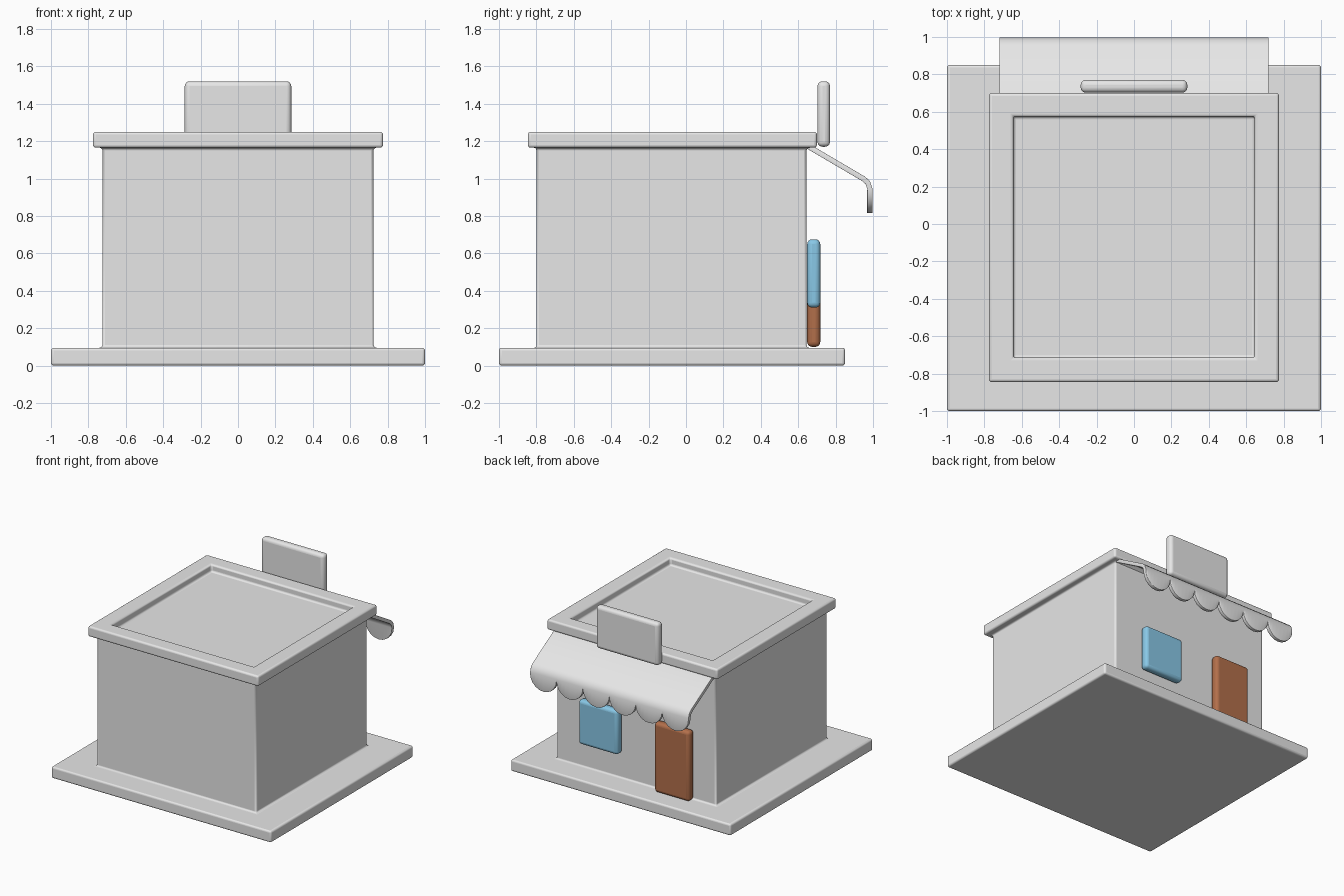
import bpy, bmesh
from math import radians, sin, cos, pi

cube = bpy.data.objects.get("Cube")
if cube:
    bpy.data.objects.remove(cube, do_unlink=True)


def material(name, rgb):
    m = bpy.data.materials.new(name)
    m.use_nodes = True
    m.diffuse_color = (*rgb, 1)
    m.node_tree.nodes["Principled BSDF"].inputs["Base Color"].default_value = (*rgb, 1)
    return m


GREY = material("light grey", (0.8, 0.8, 0.8))
BLUE = material("window blue", (0.25, 0.58, 0.8))
BROWN = material("door brown", (0.45, 0.16, 0.07))


def finish(bm, name, mat, bevel, segments=4, thickness=0):
    """Turn a bmesh into a smooth object with rounded edges."""
    bmesh.ops.recalc_face_normals(bm, faces=bm.faces)
    mesh = bpy.data.meshes.new(name)
    bm.to_mesh(mesh)
    bm.free()
    mesh.materials.append(mat)
    obj = bpy.data.objects.new(name, mesh)
    bpy.context.collection.objects.link(obj)
    if thickness:
        solid = obj.modifiers.new("Thickness", "SOLIDIFY")
        solid.thickness, solid.offset = thickness, 0
    mod = obj.modifiers.new("Rounding", "BEVEL")
    mod.width, mod.segments = bevel, segments
    mod.limit_method, mod.angle_limit = "ANGLE", radians(50)
    bpy.context.view_layer.objects.active = obj
    bpy.ops.object.select_all(action="DESELECT")
    obj.select_set(True)
    bpy.ops.object.shade_smooth_by_angle(angle=radians(40))
    return obj


def loft(name, rings, mat, bevel):
    """Stack rectangles (x0, x1, y0, y1, z) into one closed body."""
    bm = bmesh.new()
    loops = [[bm.verts.new(p) for p in ((x0, y0, z), (x1, y0, z), (x1, y1, z), (x0, y1, z))]
             for x0, x1, y0, y1, z in rings]
    for a, b in zip(loops, loops[1:]):
        for i in range(4):
            j = (i + 1) % 4
            bm.faces.new((a[i], a[j], b[j], b[i]))
    bm.faces.new(loops[0][::-1])
    bm.faces.new(loops[-1])
    return finish(bm, name, mat, bevel)


# Shop body: ground slab, walls, overhanging roof rim and sunken roof
slab = (-1, 1, -1, 0.85)
wall = (-0.725, 0.725, -0.8, 0.645)
rim = (-0.775, 0.775, -0.845, 0.7)
well = (-0.645, 0.645, -0.715, 0.575)
loft("shop_body", [(*slab, 0), (*slab, 0.095), (*wall, 0.095), (*wall, 1.165),
                   (*rim, 1.165), (*rim, 1.25), (*well, 1.25), (*well, 1.19)], GREY, 0.015)


# Rounded panels: door, window and sign board
def panel(name, x0, x1, y0, y1, z0, z1, mat):
    loft(name, [(x0, x1, y0, y1, z0), (x0, x1, y0, y1, z1)], mat, 0.026)


panel("door", -0.53, -0.21, 0.648, 0.718, 0.1, 0.675, BROWN)
panel("window", 0.12, 0.48, 0.648, 0.718, 0.31, 0.675, BLUE)
panel("sign_board", -0.285, 0.285, 0.703, 0.77, 1.17, 1.52, GREY)

# Awning: sloped sheet that bends down into a scalloped edge
SCALLOPS, STEPS, RADIUS = 6, 10, 0.12
profile = [(0.64, 1.18), (0.95, 0.998), (0.972, 0.978), (0.983, 0.945)]
bm = bmesh.new()
columns = []
for i in range(SCALLOPS * STEPS + 1):
    k, s = divmod(i, STEPS)
    angle = pi * s / STEPS
    x = RADIUS * (2 * k + 1 - cos(angle) - SCALLOPS)
    drop = 0.935 - RADIUS * sin(angle)
    columns.append([bm.verts.new((x, y, z)) for y, z in profile + [(0.983, drop)]])
for a, b in zip(columns, columns[1:]):
    for r in range(len(profile)):
        bm.faces.new((a[r], a[r + 1], b[r + 1], b[r]))
finish(bm, "awning", GREY, 0.009, 2, 0.028)
